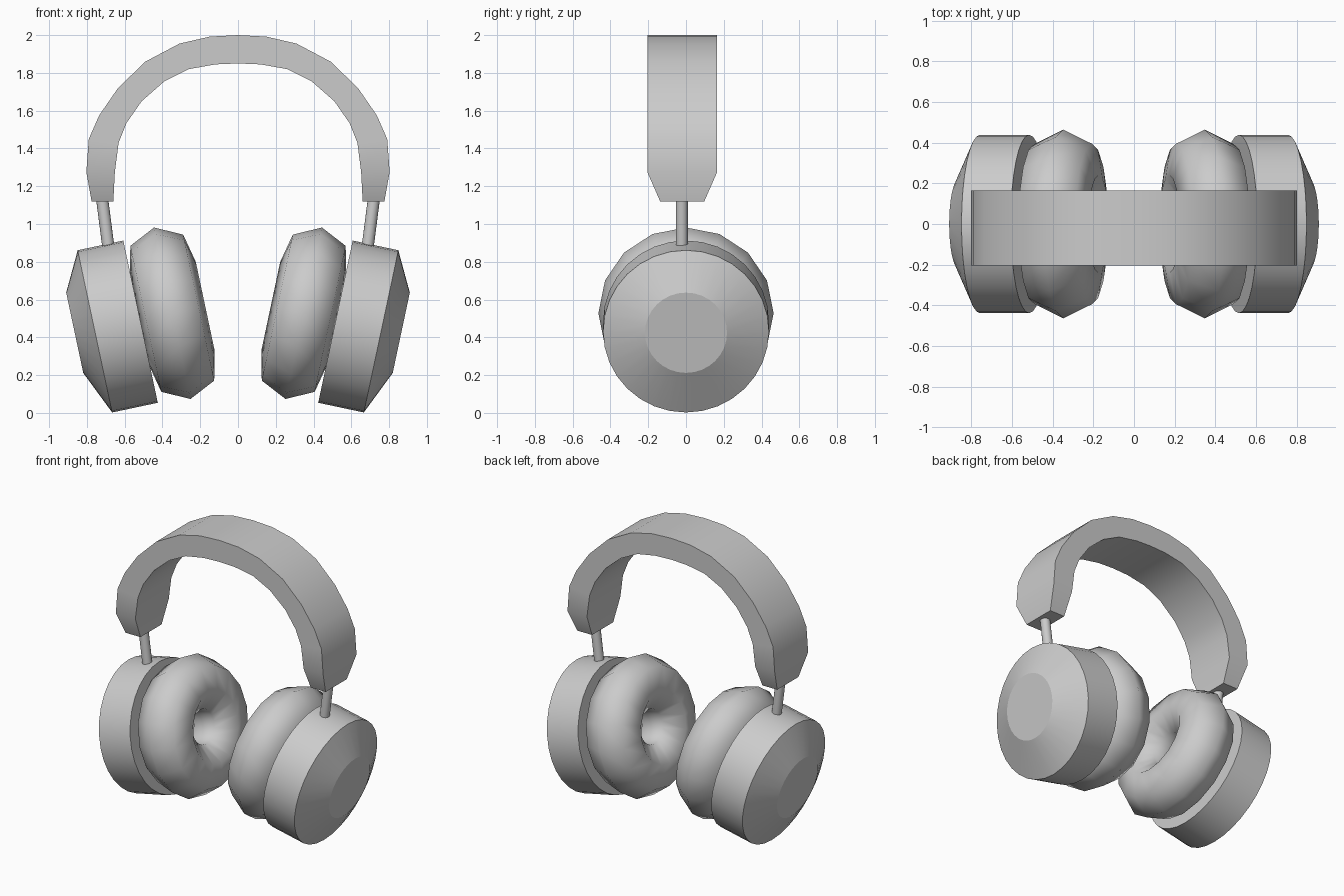
import bpy, bmesh
from math import radians
from mathutils import Matrix, Vector

cube = bpy.data.objects.get("Cube")
if cube:
    bpy.data.objects.remove(cube, do_unlink=True)

GREY = (0.6, 0.6, 0.6, 1)
grey = bpy.data.materials.new("plain_grey")
grey.use_nodes = True
grey.diffuse_color = GREY
grey.node_tree.nodes["Principled BSDF"].inputs["Base Color"].default_value = GREY

TILT = Matrix.Rotation(radians(102), 4, 'Y')    # local z becomes the ear axis


def finish(obj, name, angle, mirror=True):
    """Name, colour, smooth and mirror a part."""
    obj.name = obj.data.name = name
    obj.data.materials.clear()
    obj.data.materials.append(grey)
    bpy.ops.object.select_all(action='DESELECT')
    obj.select_set(True)
    bpy.context.view_layer.objects.active = obj
    bpy.ops.object.shade_smooth_by_angle(angle=radians(angle))
    if mirror:
        obj.modifiers.new("Mirror", 'MIRROR').use_mirror_merge = False


def from_bmesh(bm):
    bmesh.ops.recalc_face_normals(bm, faces=bm.faces)
    mesh = bpy.data.meshes.new("part")
    bm.to_mesh(mesh)
    bm.free()
    obj = bpy.data.objects.new("part", mesh)
    bpy.context.collection.objects.link(obj)
    return obj


# Padded ear cushions
bpy.ops.mesh.primitive_torus_add(major_segments=16, minor_segments=7,
                                 major_radius=0.281, minor_radius=0.183)
cushion = bpy.context.object
cushion.data.transform(Matrix.Translation((0.348, 0, 0.5275)) @ TILT)
finish(cushion, "ear_cushions", 180)

# Ear cups: drum with a tapered outer cap
bm = bmesh.new()
bmesh.ops.create_cone(bm, cap_ends=True, segments=32, radius1=0.439,
                      radius2=0.439, depth=0.247)
bmesh.ops.translate(bm, verts=bm.verts, vec=(0, 0, 0.1235))
cap = max(bm.faces, key=lambda f: f.calc_center_median().z)
cap = bmesh.ops.extrude_discrete_faces(bm, faces=[cap])["faces"][0]
bmesh.ops.scale(bm, verts=cap.verts, vec=(0.495, 0.495, 1))
bmesh.ops.translate(bm, verts=cap.verts, vec=(-0.015, 0, 0.106))
bmesh.ops.transform(bm, verts=bm.verts,
                    matrix=Matrix.Translation((0.516, 0, 0.483)) @ TILT)
finish(from_bmesh(bm), "ear_cups", 20)

# Thin rods joining cups to the headband
low, high = Vector((0.675, -0.022, 0.79)), Vector((0.728, -0.022, 1.2))
axis = high - low
bpy.ops.mesh.primitive_cylinder_add(vertices=16, radius=0.032, depth=axis.length)
rod = bpy.context.object
rod.data.transform(Matrix.Translation((low + high) / 2)
                   @ axis.to_track_quat('Z', 'Y').to_matrix().to_4x4())
finish(rod, "slider_rods", 40)

# Headband: outer and inner arch lines, narrowed at the ends
outer = [(.775, 1.12), (.803, 1.275), (.79, 1.45), (.735, 1.575), (.635, 1.72),
         (.49, 1.86), (.31, 1.955), (.15, 1.992), (0, 2)]
inner = [(.66, 1.12), (.652, 1.275), (.632, 1.43), (.59, 1.535), (.51, 1.65),
         (.39, 1.755), (.26, 1.82), (.12, 1.845), (0, 1.85)]
pairs = list(zip(outer, inner))
pairs += [((-a, b), (-c, d)) for (a, b), (c, d) in reversed(pairs[:-1])]
bm = bmesh.new()
rings = []
for i, (o, n) in enumerate(pairs):
    half = 0.117 if i in (0, len(pairs) - 1) else 0.185
    rings.append([bm.verts.new((p[0], -0.02 + s * half, p[1]))
                  for p, s in ((o, -1), (o, 1), (n, 1), (n, -1))])
for a, b in zip(rings, rings[1:]):
    for k in range(4):
        j = (k + 1) % 4
        bm.faces.new((a[k], a[j], b[j], b[k]))
bm.faces.new(rings[0])
bm.faces.new(rings[-1])
finish(from_bmesh(bm), "headband", 30, mirror=False)
